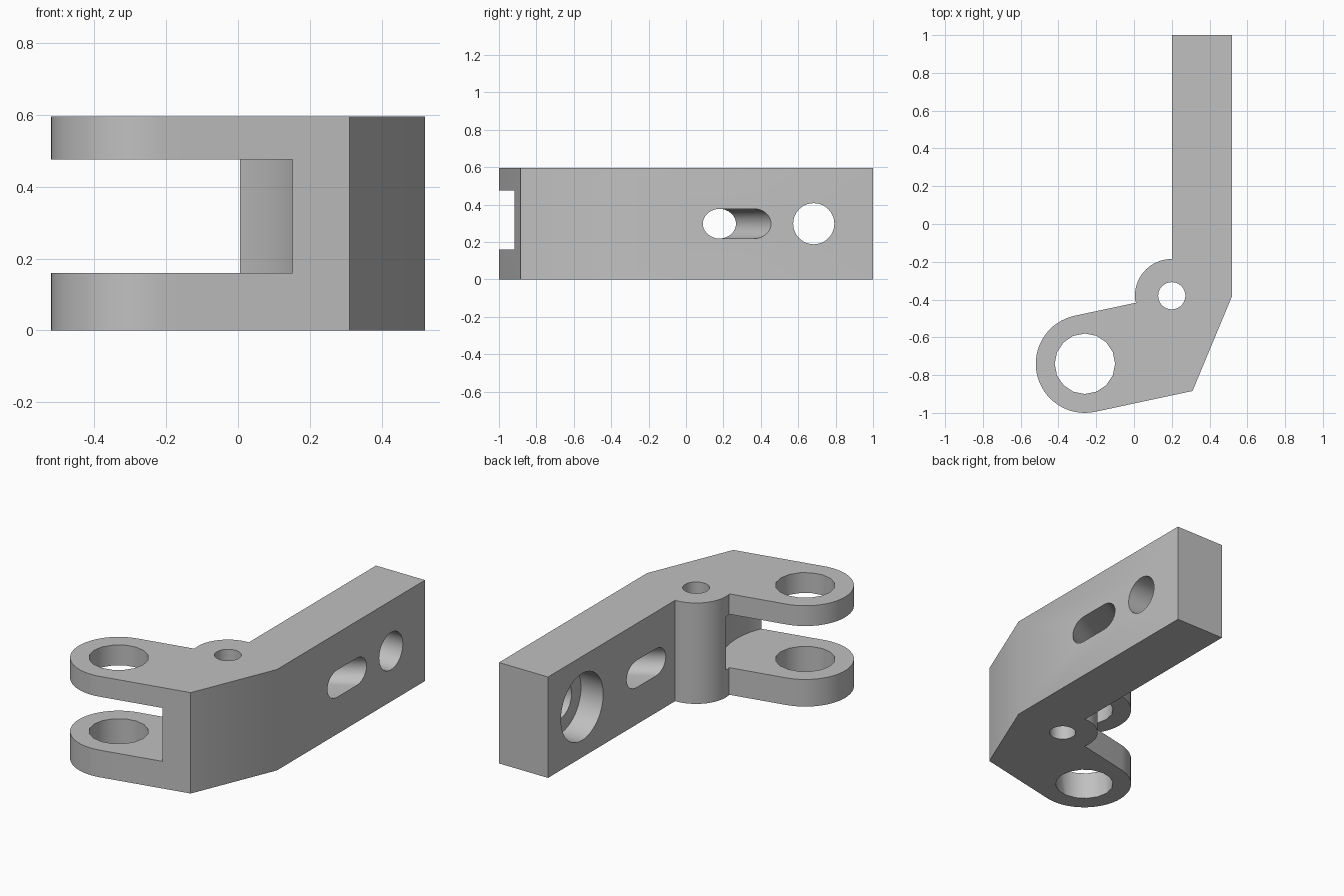
import bpy, bmesh
from math import sin, cos, radians, pi
from mathutils import Vector

HEIGHT = 0.595
MID = HEIGHT / 2
PIVOT = Vector((-0.26, -0.74))    # fork eye centre
BOSS = Vector((0.2, -0.38))       # pin boss centre
TILT = 12                         # fork direction in degrees

old = bpy.data.objects.get("Cube")
if old:
    bpy.data.objects.remove(old, do_unlink=True)

steel = bpy.data.materials.new("plain grey")
steel.use_nodes = True
grey = (0.53, 0.53, 0.53, 1)
steel.diffuse_color = grey
steel.node_tree.nodes["Principled BSDF"].inputs["Base Color"].default_value = grey


def arc(centre, radius, start, end, steps):
    """Points along an arc, angles in degrees."""
    out = []
    for i in range(steps + 1):
        a = radians(start + (end - start) * i / steps)
        out.append((centre[0] + radius * cos(a), centre[1] + radius * sin(a)))
    return out


def circle(centre, radius, sides):
    return arc(centre, radius, 0, 360, sides)[:-1]


def prism(name, loop, vector):
    """Sweep a closed loop of 3D points along a vector."""
    bm = bmesh.new()
    face = bm.faces.new([bm.verts.new(p) for p in loop])
    swept = bmesh.ops.extrude_face_region(bm, geom=[face])["geom"]
    verts = [g for g in swept if isinstance(g, bmesh.types.BMVert)]
    bmesh.ops.translate(bm, verts=verts, vec=vector)
    bmesh.ops.recalc_face_normals(bm, faces=bm.faces)
    mesh = bpy.data.meshes.new(name)
    bm.to_mesh(mesh)
    bm.free()
    mesh.materials.append(steel)
    obj = bpy.data.objects.new(name, mesh)
    bpy.context.collection.objects.link(obj)
    return obj


def upright(name, loop, low, high):
    return prism(name, [(x, y, low) for x, y in loop], (0, 0, high - low))


def sideways(name, loop, x0, x1, shear=0):
    """Sweep a loop of (y, z) points across the arm, drifting in y."""
    return prism(name, [(x0, y, z) for y, z in loop], (x1 - x0, shear, 0))


# Plan outline: arm, bend, fork eye and pin boss
upper_tangent = PIVOT + 0.26 * Vector((-sin(radians(TILT)), cos(radians(TILT))))
reach = 0.01 - upper_tangent.x
join = (0.01, upper_tangent.y + reach * sin(radians(TILT)) / cos(radians(TILT)))
outline = [(0.52, 1), (0.52, -0.38), (0.31, -0.884)]
outline += arc(PIVOT, 0.26, 270 + TILT, 90 + TILT, 32)
outline += [join] + arc(BOSS, 0.195, 186, 90, 20) + [(0.2, 1)]
bracket = upright("bent_fork_bracket", outline, 0, HEIGHT)

# Angled slot: starts lower in y on the inner face
slant = 0.1875 / 0.32
slot = [(0.085 + 0.09 + 1.155 * (y - 0.0), MID + z) for y, z in arc((0, 0), 0.08, -90, 90, 16)]
slot += [(0.085 - 0.09 + 1.155 * y, MID + z) for y, z in arc((0, 0), 0.08, 90, 270, 16)]
margin = 0.05
slot = [(y - margin * slant, z) for y, z in slot]

cutters = [
    upright("fork_gap", circle(PIVOT, 0.448, 96), 0.16, 0.475),
    upright("eye_hole", circle(PIVOT, 0.16, 16), -0.1, 0.7),
    upright("boss_hole", circle(BOSS, 0.072, 32), -0.1, 0.7),
    sideways("arm_hole", circle((0.683, MID), 0.11, 40), 0.1, 0.6),
    sideways("arm_counterbore", circle((0.683, MID), 0.197, 48), 0.1, 0.345),
    sideways("arm_slot", slot, 0.2 - margin, 0.52 + margin, slant * (0.32 + 2 * margin)),
]

# Cut each opening, then discard its cutter
bpy.context.view_layer.objects.active = bracket
for cutter in cutters:
    cutter.hide_render = True
    cut = bracket.modifiers.new(cutter.name, "BOOLEAN")
    cut.operation = "DIFFERENCE"
    cut.solver = "EXACT"
    cut.object = cutter
    bpy.ops.object.modifier_apply(modifier=cut.name)
    bpy.data.objects.remove(cutter, do_unlink=True)

bpy.ops.object.select_all(action="DESELECT")
bracket.select_set(True)
bpy.ops.object.shade_smooth_by_angle(angle=pi / 6)
